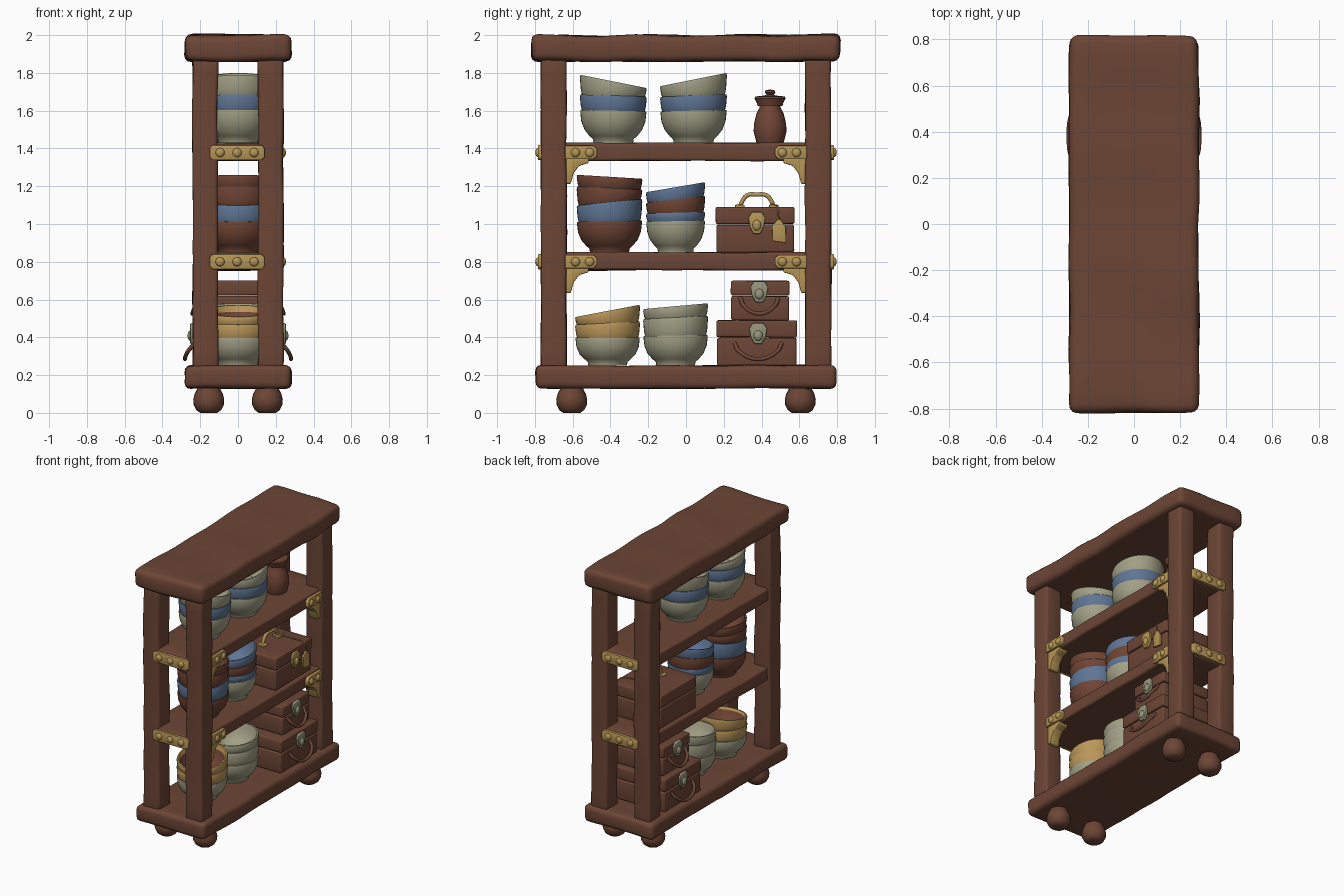
import bpy, bmesh, math
from mathutils import Vector, noise

if "Cube" in bpy.data.objects:
    bpy.data.objects.remove(bpy.data.objects["Cube"])


def material(name, rgb):
    m = bpy.data.materials.new(name)
    m.diffuse_color = (*rgb, 1)
    m.use_nodes = True
    m.node_tree.nodes["Principled BSDF"].inputs["Base Color"].default_value = m.diffuse_color
    return m


WOOD = material("brown wood", (0.15, 0.060, 0.036))
CLAY = material("brown glaze", (0.16, 0.058, 0.034))
GREEN = material("sage glaze", (0.36, 0.35, 0.235))
BLUE = material("blue glaze", (0.115, 0.18, 0.30))
YELLOW = material("ochre glaze", (0.50, 0.31, 0.10))
BRASS = material("brass", (0.46, 0.30, 0.09))
PEWTER = material("pewter", (0.30, 0.30, 0.20))


def finish(name, bm, *mats, angle=40):
    bmesh.ops.recalc_face_normals(bm, faces=bm.faces)
    me = bpy.data.meshes.new(name)
    bm.to_mesh(me)
    bm.free()
    ob = bpy.data.objects.new(name, me)
    bpy.context.collection.objects.link(ob)
    for m in mats:
        me.materials.append(m)
    bpy.ops.object.select_all(action='DESELECT')
    ob.select_set(True)
    bpy.context.view_layer.objects.active = ob
    bpy.ops.object.shade_smooth_by_angle(angle=math.radians(angle))
    return ob


def box(name, x, y, z, mat, bevel=0.02, wobble=0.006):
    """Rounded, slightly hand-hewn block given by its (min, max) ranges."""
    bm = bmesh.new()
    bmesh.ops.create_cube(bm, size=1)
    for v in bm.verts:
        v.co = Vector([(r[0] + r[1]) / 2 + c * (r[1] - r[0]) for r, c in zip((x, y, z), v.co)])
    bmesh.ops.bevel(bm, geom=bm.edges[:], offset=bevel, segments=3, profile=0.5, affect='EDGES')
    for axis, r in enumerate((x, y, z)):
        n = int((r[1] - r[0]) / 0.09)
        for i in range(1, n):
            p, d = Vector(), Vector()
            p[axis], d[axis] = r[0] + (r[1] - r[0]) * i / n, 1
            bmesh.ops.bisect_plane(bm, geom=bm.verts[:] + bm.edges[:] + bm.faces[:], plane_co=p, plane_no=d)
    for v in bm.verts:
        v.co += noise.noise_vector(v.co * 4) * wobble
    return finish(name, bm, mat)


def lathe(name, profile, centre, mats, tilt=None, index=None, seg=40):
    """Spin (radius, z) points; tilt(r, z) gives a slope along y."""
    bm = bmesh.new()
    rings = []
    for r, z in profile:
        if r == 0:
            rings.append([bm.verts.new((centre[0], centre[1], z))])
            continue
        ring = []
        for i in range(seg):
            a = 2 * math.pi * i / seg
            dy = r * math.sin(a)
            slope = tilt(z) if tilt else 0
            ring.append(bm.verts.new((centre[0] + r * math.cos(a), centre[1] + dy, z + slope * dy)))
        rings.append(ring)
    for k, (a, b) in enumerate(zip(rings, rings[1:])):
        for i in range(seg):
            j = (i + 1) % seg
            vs = [a[i % len(a)], a[j % len(a)], b[j % len(b)], b[i % len(b)]]
            f = bm.faces.new(list(dict.fromkeys(vs)))
            f.material_index = index(k) if index else 0
    return finish(name, bm, *mats)


def plate(name, pts, axis, d0, d1, mat, bevel=0.005):
    """Extrude an outline: axis 'x' takes (y, z) points, axis 'y' takes (x, z)."""
    bm = bmesh.new()
    place = (lambda a, b, d: (d, a, b)) if axis == 'x' else (lambda a, b, d: (a, d, b))
    f = bm.faces.new([bm.verts.new(place(a, b, d0)) for a, b in pts])
    ext = bmesh.ops.extrude_face_region(bm, geom=[f])
    bmesh.ops.translate(bm, vec=place(0, 0, d1 - d0), verts=[g for g in ext['geom'] if isinstance(g, bmesh.types.BMVert)])
    bmesh.ops.bevel(bm, geom=bm.edges[:], offset=bevel, segments=2, profile=0.5, affect='EDGES')
    return finish(name, bm, mat)


def bolt(name, co, size, mat):
    bm = bmesh.new()
    bmesh.ops.create_uvsphere(bm, u_segments=12, v_segments=8, radius=1)
    for v in bm.verts:
        v.co = Vector([c + s * q for c, s, q in zip(co, size, v.co)])
    return finish(name, bm, mat)


def tube(name, pts, radius, mat):
    cu = bpy.data.curves.new(name, 'CURVE')
    cu.dimensions = '3D'
    cu.bevel_depth, cu.bevel_resolution, cu.use_fill_caps = radius, 3, True
    sp = cu.splines.new('BEZIER')
    sp.bezier_points.add(len(pts) - 1)
    for bp, p in zip(sp.bezier_points, pts):
        bp.co = p
        bp.handle_left_type = bp.handle_right_type = 'AUTO'
    ob = bpy.data.objects.new(name, cu)
    cu.materials.append(mat)
    bpy.context.collection.objects.link(ob)


# Frame: boards, shelves, posts, feet
box("top_board", (-0.28, 0.28), (-0.815, 0.815), (1.862, 2.0), WOOD, 0.035, 0.012)
box("bottom_board", (-0.28, 0.28), (-0.795, 0.795), (0.13, 0.25), WOOD, 0.03, 0.008)
for n, z in (("upper", 1.43), ("lower", 0.85)):
    box(n + "_shelf", (-0.22, 0.22), (-0.765, 0.765), (z - 0.095, z), WOOD, 0.015)
for sx in (-1, 1):
    for sy in (-1, 1):
        box("post", sorted((sx * 0.107, sx * 0.24)), sorted((sy * 0.632, sy * 0.768)), (0.23, 1.88), WOOD, 0.018, 0.007)
        lathe("foot", [(0, 0), (0.045, 0), (0.066, 0.015), (0.081, 0.045), (0.082, 0.07), (0.075, 0.1),
                       (0.062, 0.125), (0.06, 0.15)], (sx * 0.155, sy * 0.605), [WOOD], seg=20)

# Brass straps across the ends, and corner brackets on the right side
for z in (1.378, 0.80):
    for s in (-1, 1):
        plate("end_strap", [(-0.15, z - 0.025), (-0.135, z - 0.04), (0.125, z - 0.04), (0.14, z - 0.025),
                            (0.14, z + 0.025), (0.125, z + 0.04), (-0.135, z + 0.04), (-0.15, z + 0.025)],
              'y', s * 0.76, s * 0.784, BRASS)
        for x in (-0.095, -0.005, 0.085):
            bolt("end_bolt", (x, s * 0.784, z), (0.024, 0.014, 0.024), BRASS)
        plate("bracket_strap", [(s * 0.64, z - 0.035), (s * 0.49, z - 0.035), (s * 0.47, z - 0.015),
                                (s * 0.47, z + 0.02), (s * 0.49, z + 0.037), (s * 0.64, z + 0.037)],
              'x', 0.20, 0.24, BRASS)
        plate("bracket_brace", [(s * 0.635, z - 0.03), (s * 0.515, z - 0.03), (s * 0.515, z - 0.055),
                                (s * 0.565, z - 0.07), (s * 0.595, z - 0.11), (s * 0.61, z - 0.165), (s * 0.635, z - 0.165)],
              'x', 0.15, 0.225, BRASS)
        for y in (0.51, 0.585):
            bolt("bracket_bolt", (0.24, s * y, z), (0.014, 0.024, 0.024), BRASS)


# Bowl stacks: each layer is (top z, rim slope, colour)
def stack(y, r, base, layers, inside=None):
    z0, t0 = base, 0
    for i, (z1, t1, mat) in enumerate(layers):
        h = z1 - z0
        if i == 0:
            outer = [(0, z0), (r * .6, z0), (r * .62, z0 + .02), (r * .72, z0 + .035), (r * .87, z0 + h * .4),
                     (r * .97, z0 + h * .66), (r, z1 - .01)]
        else:
            outer = [(r * .86, z0 - .03), (r * .95, z0 - .002), (r * .985, z0 + h * .3), (r * 1.01, z1 - .012)]
        inner = [(r * .99, z1), (r * .93, z1), (r * .88, z1 - .025), (r * .8, z1 - .07), (r * .55, z1 - .115), (0, z1 - .125)]
        cut = len(outer) + 2

        def tilt(z, a=z0, b=z1, ta=t0, tb=t1):
            return ta + (tb - ta) * min(1, max(0, (z - a) / (b - a)))
        lathe("bowl", outer + inner, (0, y), [mat, inside or mat], tilt, lambda k: 1 if k >= cut else 0)
        z0, t0 = z1, t1


stack(-0.385, 0.175, 1.43, [(1.60, -.02, GREEN), (1.68, -.03, BLUE), (1.755, -.2, GREEN)])
stack(0.04, 0.175, 1.43, [(1.60, .02, GREEN), (1.68, .04, BLUE), (1.765, .2, GREEN)])
stack(-0.405, 0.172, 0.85, [(1.015, .02, CLAY), (1.115, .1, BLUE), (1.19, -.05, CLAY), (1.25, -.06, CLAY)])
stack(-0.055, 0.155, 0.85, [(1.015, .02, GREEN), (1.06, .03, BLUE), (1.13, .12, CLAY), (1.195, .17, BLUE)])
stack(-0.415, 0.17, 0.25, [(0.40, 0, GREEN), (0.475, .05, YELLOW), (0.54, .19, YELLOW)], CLAY)
stack(-0.055, 0.17, 0.25, [(0.41, .02, GREEN), (0.505, .05, GREEN), (0.565, .09, GREEN)])

# Lidded jar
lathe("jar_body", [(0, 1.425), (.07, 1.425), (.076, 1.445), (.087, 1.49), (.085, 1.53), (.072, 1.585), (.056, 1.615), (.056, 1.64)],
      (0, 0.445), [CLAY], seg=24)
lathe("jar_lid", [(0, 1.625), (.066, 1.625), (.07, 1.64), (.082, 1.665), (.078, 1.675), (.03, 1.68), (.018, 1.685),
                  (.028, 1.695), (.024, 1.708), (0, 1.712)], (0, 0.445), [CLAY], seg=24)


# Wooden chests: body and lid with a seam between them
def chest(name, depth, y0, y1, z0, z1):
    seam = z0 + (z1 - z0) * 0.62
    box(name + "_body", (-depth, depth), (y0, y1), (z0, seam - .002), WOOD, 0.01, 0.003)
    box(name + "_lid", (-depth - .004, depth + .004), (y0 - .003, y1 + .003), (seam + .002, z1), WOOD, 0.01, 0.003)


def latch(y, z, w, h, x0, x1, mat):
    plate("latch", [(y + w * a, z + h * b) for a, b in ((-.3, .5), (.3, .5), (.5, .25), (.42, -.15), (.2, -.5),
                                                       (-.2, -.5), (-.42, -.15), (-.5, .25))], 'x', x0, x1, mat)
    bolt("latch_boss", (x1, y, z - h * .1), (.014, w * .25, h * .25), mat)


chest("large_chest", 0.235, 0.165, 0.585, 0.25, 0.49)
chest("small_chest", 0.195, 0.24, 0.545, 0.49, 0.70)
chest("tool_box", 0.195, 0.162, 0.572, 0.85, 1.09)
for s in (-1, 1):
    for d, y, w, zt, zl in ((0.235, 0.382, 0.125, 0.37, 0.42), (0.195, 0.388, 0.10, 0.61, 0.64)):
        latch(y, zl, 0.095, 0.11, s * (d - .005), s * (d + .018), PEWTER)
        tube("drop_handle", [(s * (d - .005), y - w, zt), (s * (d + .03), y - w * .8, zt - .045),
                             (s * (d + .046), y, zt - .085), (s * (d + .03), y + w * .8, zt - .045),
                             (s * (d - .005), y + w, zt)], 0.011, WOOD)

# Tool box fittings: brass latch, carrying handle and tag
latch(0.375, 1.005, 0.09, 0.115, 0.19, 0.215, BRASS)
tube("carry_handle", [(0, 0.285, 1.085), (0, 0.30, 1.125), (0, 0.325, 1.152), (0, 0.375, 1.156),
                      (0, 0.425, 1.152), (0, 0.45, 1.125), (0, 0.465, 1.085)], 0.012, BRASS)
for y in (0.285, 0.465):
    box("handle_foot", (-0.03, 0.03), (y - .025, y + .025), (1.085, 1.102), BRASS, 0.005, 0)
plate("tag", [(0.458, 0.91), (0.53, 0.90), (0.528, 0.985), (0.50, 1.025), (0.485, 1.025), (0.455, 0.99)], 'x', 0.201, 0.215, BRASS, 0.003)
tube("tag_string", [(0, 0.455, 1.105), (0.12, 0.47, 1.1), (0.204, 0.485, 1.08), (0.21, 0.492, 1.01)], 0.004, BRASS)
